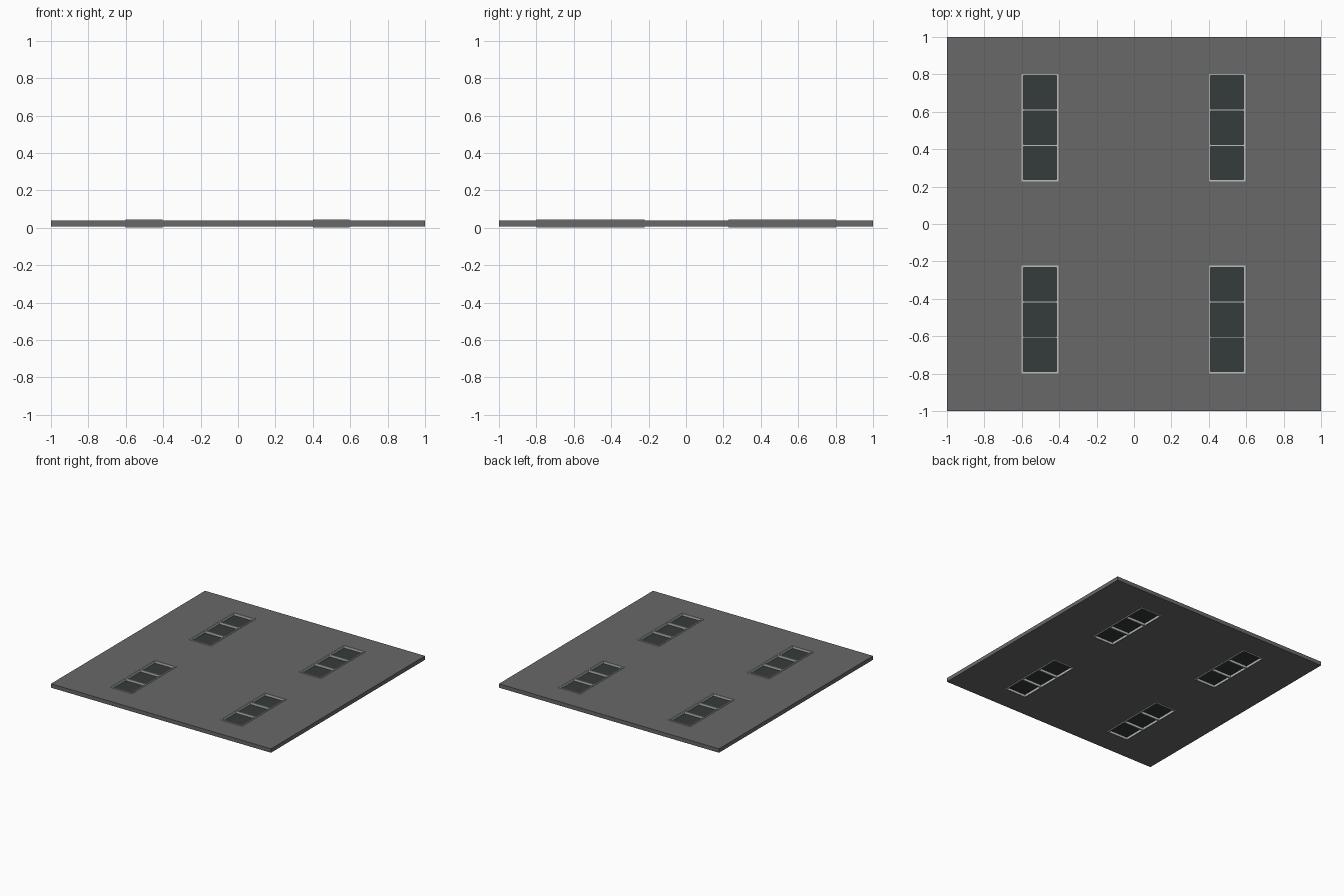
import bpy, bmesh

if "Cube" in bpy.data.objects:
    bpy.data.objects.remove(bpy.data.objects["Cube"])

def material(name, c):
    m = bpy.data.materials.new(name)
    m.diffuse_color = (*c, 1)
    m.use_nodes = True
    m.node_tree.nodes["Principled BSDF"].inputs["Base Color"].default_value = m.diffuse_color
    return m

GREY = material("roof grey", (0.14, 0.14, 0.14))
FRAME = material("frame light grey", (0.5, 0.52, 0.51))
GLASS = material("dark glass", (0.036, 0.045, 0.044))

def finish(name, bm, mat):
    me = bpy.data.meshes.new(name)
    bm.to_mesh(me)
    bm.free()
    me.materials.append(mat)
    ob = bpy.data.objects.new(name, me)
    bpy.context.collection.objects.link(ob)
    return ob

def add_box(bm, x0, x1, y0, y1, z0, z1):
    verts = bmesh.ops.create_cube(bm, size=1)["verts"]
    for v in verts:
        v.co.x = x1 if v.co.x > 0 else x0
        v.co.y = y1 if v.co.y > 0 else y0
        v.co.z = z1 if v.co.z > 0 else z0

# window positions
X_SPANS = [(-0.601, -0.405), (0.400, 0.596)]
Y_SPANS = [(-0.799, -0.223), (0.227, 0.803)]
SLAB_BOTTOM, SLAB_TOP, TOP = 0.006, 0.038, 0.043
BAR = 0.010

# slab with four openings: a grid of cells with the window cells left out
xs = [-1] + [v for s in X_SPANS for v in s] + [1]
ys = [-1] + [v for s in Y_SPANS for v in s] + [1]
bm = bmesh.new()
grid = [[bm.verts.new((x, y, SLAB_BOTTOM)) for y in ys] for x in xs]
for i in range(5):
    for j in range(5):
        if not (i % 2 and j % 2):
            bm.faces.new((grid[i][j], grid[i + 1][j],
                          grid[i + 1][j + 1], grid[i][j + 1]))
slab = finish("slab", bm, GREY)
mod = slab.modifiers.new("thickness", "SOLIDIFY")
mod.thickness = SLAB_TOP - SLAB_BOTTOM
mod.offset = 1

# window frames with two crossbars, and glass recessed at mid depth
for x0, x1 in X_SPANS:
    for y0, y1 in Y_SPANS:
        bm = bmesh.new()
        add_box(bm, x0, x0 + BAR, y0, y1, 0, TOP)
        add_box(bm, x1 - BAR, x1, y0, y1, 0, TOP)
        step = (y1 - y0 - BAR) / 3
        for k in range(4):
            y = y0 + k * step
            add_box(bm, x0 + BAR, x1 - BAR, y, y + BAR, 0, TOP)
        finish("window_frame", bm, FRAME)

        bm = bmesh.new()
        for k in range(3):
            y = y0 + k * step
            add_box(bm, x0 + BAR, x1 - BAR, y + BAR, y + step, 0.019, 0.024)
        finish("window_glass", bm, GLASS)
